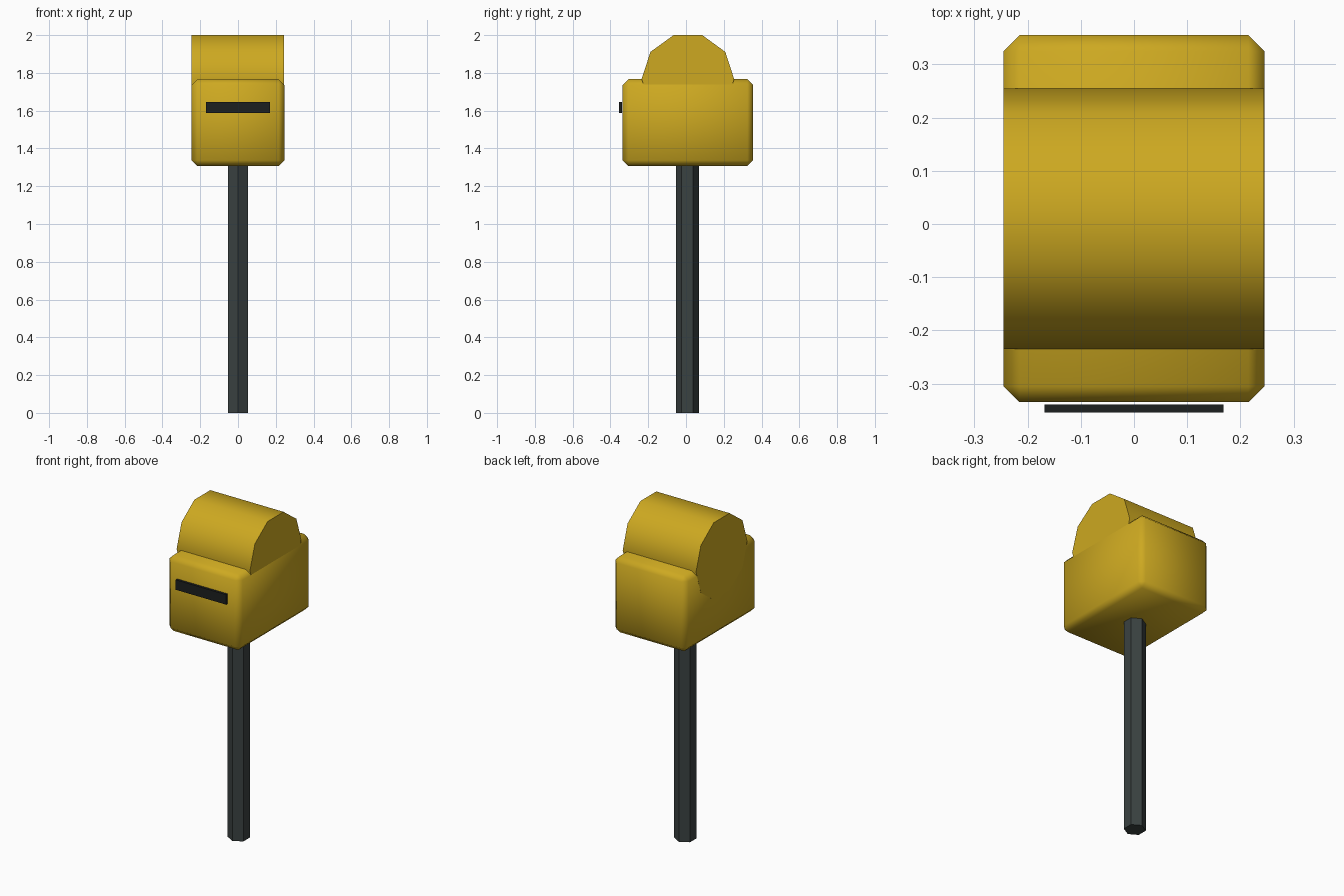
import bpy
import math

cube = bpy.data.objects.get("Cube")
if cube:
    bpy.data.objects.remove(cube, do_unlink=True)


def material(name, rgb):
    mat = bpy.data.materials.new(name)
    mat.use_nodes = True
    colour = (*rgb, 1)
    mat.diffuse_color = colour
    mat.node_tree.nodes["Principled BSDF"].inputs["Base Color"].default_value = colour
    return mat


def finish(name, mat):
    obj = bpy.context.object
    obj.name = name
    obj.data.materials.append(mat)
    bpy.ops.object.transform_apply(location=False, rotation=True, scale=True)
    return obj


def box(name, size, location, mat):
    bpy.ops.mesh.primitive_cube_add(size=1, location=location)
    bpy.context.object.scale = size
    return finish(name, mat)


def prism(name, sides, radius, length, location, tilt, mat):
    bpy.ops.mesh.primitive_cylinder_add(vertices=sides, radius=radius, depth=length,
                                        location=location, rotation=(0, tilt, 0))
    return finish(name, mat)


yellow = material("mustard yellow", (0.61, 0.395, 0.015))
slate = material("dark slate", (0.042, 0.054, 0.053))
black = material("soft black", (0.012, 0.014, 0.014))

# Housing with chamfered edges and soft shading
housing = box("housing", (0.49, 0.69, 0.46), (0, 0.01, 1.537), yellow)
bevel = housing.modifiers.new("chamfer", 'BEVEL')
bevel.width = 0.03
bevel.segments = 1
bpy.ops.object.shade_smooth()

# Ten-sided drum lying across the housing, with a flat side on top
prism("drum", 10, 0.245, 0.49, (-0.0005, 0.01, 1.767), math.radians(90), yellow)
bpy.ops.object.shade_smooth_by_angle(angle=math.radians(40))

# Slot plate just in front of the housing
box("front_slot", (0.337, 0.015, 0.06), (0, -0.3465, 1.617), black)

# Six-sided post, corners facing front and back
prism("post", 6, 0.061, 1.33, (0, 0.007, 0.665), 0, slate)
